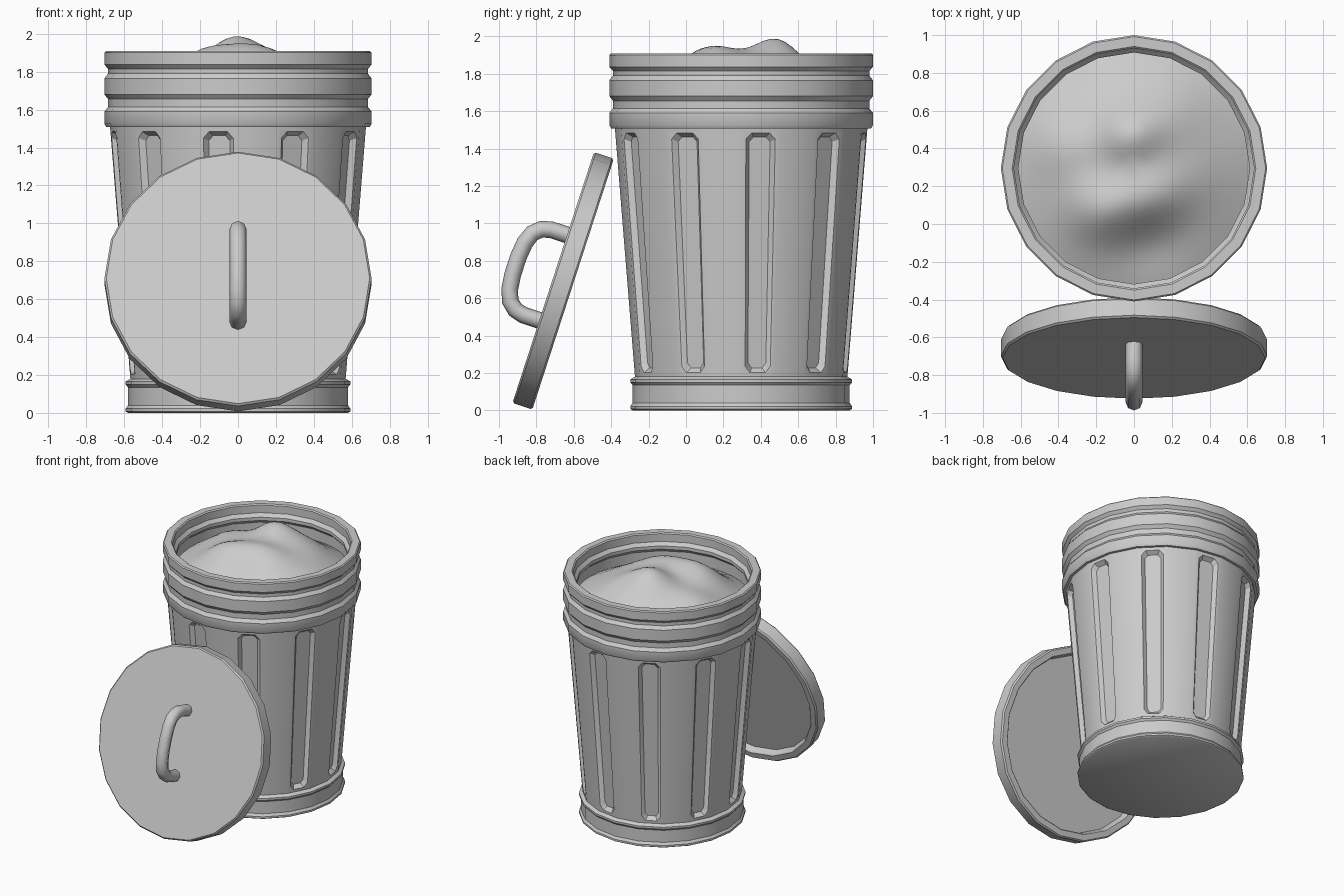
import bpy, bmesh
from math import radians, cos, sin, pi, exp, hypot
from mathutils import Vector

if "Cube" in bpy.data.objects:
    bpy.data.objects.remove(bpy.data.objects["Cube"])

SIDES = 20
CAN_Y = 0.295
TILT = (radians(72), 0, 0)
LID_AT = (0, -0.71, 0.71)


def finish(name, bm, loc=(0, 0, 0), rot=(0, 0, 0), angle=32, recalc=True):
    if recalc:
        bmesh.ops.recalc_face_normals(bm, faces=bm.faces)
    me = bpy.data.meshes.new(name)
    bm.to_mesh(me)
    bm.free()
    ob = bpy.data.objects.new(name, me)
    bpy.context.collection.objects.link(ob)
    ob.location, ob.rotation_euler = loc, rot
    smooth(ob, angle)
    return ob


def smooth(ob, angle):
    bpy.ops.object.select_all(action='DESELECT')
    ob.select_set(True)
    bpy.context.view_layer.objects.active = ob
    bpy.ops.object.shade_smooth_by_angle(angle=radians(angle))


def revolve(bm, profile, n=SIDES):
    """Revolve an (r, z) profile; returns rings of verts and strips of faces."""
    rings = [[bm.verts.new((r * cos(2 * pi * k / n), r * sin(2 * pi * k / n), z))
              for k in range(n)] for r, z in profile]
    strips = [[bm.faces.new((a[k], a[(k + 1) % n], b[(k + 1) % n], b[k]))
               for k in range(n)] for a, b in zip(rings, rings[1:])]
    return rings, strips


def flute(bm, face, depth=0.03):
    """Replace a tall quad by the same quad with a sunken, chamfer-ended groove."""
    c = list(face.verts)
    p0, p1, p2, p3 = [v.co.copy() for v in c]
    normal = (p1 - p0).cross(p3 - p0).normalized()
    bm.faces.remove(face)

    def loop(s, e, t0, t1, ch, d):
        pts = [(s, t0 + ch), (s, t1 - ch), (e, t1), (1 - e, t1),
               (1 - s, t1 - ch), (1 - s, t0 + ch), (1 - e, t0), (e, t0)]
        return [bm.verts.new(p0.lerp(p1, u).lerp(p3.lerp(p2, u), t) - normal * d)
                for u, t in pts]

    o = loop(0.12, 0.27, 0.016, 0.982, 0.026, 0)
    i = loop(0.23, 0.34, 0.034, 0.964, 0.020, depth)
    bm.faces.new((c[0], o[0], o[1], c[3]))
    bm.faces.new((c[3], o[1], o[2], o[3], o[4], c[2]))
    bm.faces.new((c[2], o[4], o[5], c[1]))
    bm.faces.new((c[1], o[5], o[6], o[7], o[0], c[0]))
    for k in range(8):
        bm.faces.new((o[k], i[k], i[(k + 1) % 8], o[(k + 1) % 8]))
    bm.faces.new(i)


# can: base hoop, fluted wall, three banded top, inner lip
lower = [(0.58, 0.0), (0.593, 0.008), (0.593, 0.022), (0.58, 0.04), (0.58, 0.135),
         (0.593, 0.15), (0.593, 0.165), (0.568, 0.18)]
upper = [(0.675, 1.508), (0.695, 1.508), (0.705, 1.525), (0.705, 1.59), (0.685, 1.615),
         (0.685, 1.655), (0.705, 1.68), (0.705, 1.765), (0.685, 1.79), (0.685, 1.815),
         (0.705, 1.837), (0.705, 1.90), (0.697, 1.908)]
inner = [(0.645, 1.908), (0.636, 1.90), (0.636, 1.84), (0.613, 1.815), (0.613, 1.79),
         (0.636, 1.765), (0.636, 1.68), (0.61, 1.655), (0.61, 1.58)]
bm = bmesh.new()
rings, strips = revolve(bm, lower + upper + inner)
bm.faces.new(rings[0][::-1])
for face in strips[len(lower) - 1][::2]:
    flute(bm, face)
finish("trash_can", bm, (0, CAN_Y, 0))

# rubbish heap: lumpy domed surface inside the can
LUMPS = [(-0.20, 0.07, 0.12, 0.09), (0.02, 0.11, 0.13, 0.09), (0.18, 0.17, 0.12, 0.05),
         (-0.03, 0.48, 0.12, 0.135), (0.18, 0.56, 0.14, 0.07), (-0.38, 0.42, 0.13, 0.06),
         (0.08, -0.10, 0.13, -0.05), (0.35, 0.30, 0.15, 0.03)]


def heap(x, y):
    r = hypot(x, y - CAN_Y)
    z = 1.69 + 0.15 * (1 - (r / 0.62) ** 2)
    return z + sum(h * exp(-((x - a) ** 2 + (y - b) ** 2) / (2 * s * s))
                   for a, b, s, h in LUMPS)


bm = bmesh.new()
rings, _ = revolve(bm, [(0.63 * (1 - k / 16), 0) for k in range(16)], 40)
bm.faces.new(rings[-1])
for v in bm.verts:
    v.co.z = heap(v.co.x, v.co.y + CAN_Y)
finish("rubbish_heap", bm, (0, CAN_Y, 0), angle=80)

# lid: shallow dish leaning on the can
bm = bmesh.new()
rings, _ = revolve(bm, [(0.635, -0.06), (0.645, -0.105), (0.652, -0.112), (0.695, -0.112),
                        (0.705, -0.102), (0.705, -0.01), (0.695, 0)])
bm.faces.new(rings[0])
bm.faces.new(rings[-1])
finish("lid", bm, LID_AT, TILT)

# lid handle: round bar bent into a rounded bow
half = [(0.24, -0.03), (0.24, 0.09), (0.226, 0.14), (0.19, 0.18), (0.13, 0.202), (0.05, 0.211)]
path = half + [(-u, h) for u, h in reversed(half)]
cu = bpy.data.curves.new("lid_handle", 'CURVE')
cu.dimensions = '3D'
cu.bevel_depth, cu.bevel_resolution, cu.use_fill_caps = 0.045, 2, True
sp = cu.splines.new('POLY')
sp.points.add(len(path) - 1)
for pt, (u, h) in zip(sp.points, path):
    pt.co = (0, u, h, 1)
handle = bpy.data.objects.new("lid_handle", cu)
bpy.context.collection.objects.link(handle)
handle.location, handle.rotation_euler = LID_AT, TILT
bpy.ops.object.select_all(action='DESELECT')
handle.select_set(True)
bpy.context.view_layer.objects.active = handle
bpy.ops.object.convert(target='MESH')
smooth(bpy.context.view_layer.objects.active, 50)
